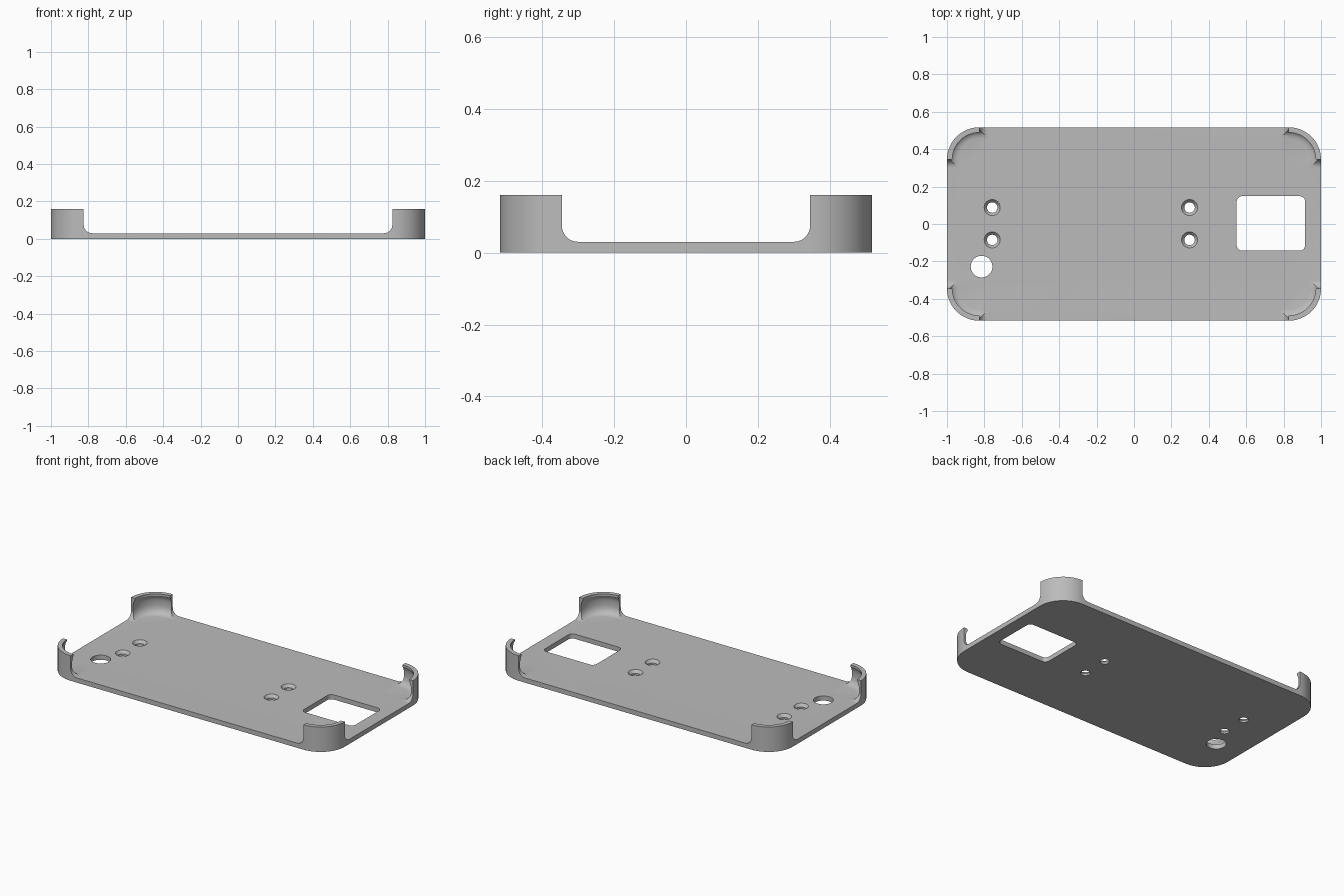
import bpy
import bmesh
from math import sin, cos, pi

if "Cube" in bpy.data.objects:
    bpy.data.objects.remove(bpy.data.objects["Cube"], do_unlink=True)

HALF_X, HALF_Y, CORNER = 1.0, 0.517, 0.173
FLOOR, TOP = 0.03, 0.16

grey = bpy.data.materials.new("plain grey")
grey.use_nodes = True
grey.diffuse_color = (0.5, 0.5, 0.5, 1)
grey.node_tree.nodes["Principled BSDF"].inputs["Base Color"].default_value = (0.5, 0.5, 0.5, 1)


def rounded(cx, cy, hx, hy, r, n=12):
    """Outline of a rounded rectangle, or a circle when r equals hx and hy."""
    pts = []
    for quarter, (sx, sy) in enumerate([(1, 1), (-1, 1), (-1, -1), (1, -1)]):
        for i in range(n + 1):
            a = (quarter + i / n) * pi / 2
            pts.append((cx + sx * (hx - r) + r * cos(a), cy + sy * (hy - r) + r * sin(a)))
    return pts


def loft(name, sections, axis="z"):
    """Closed solid through (outline, level) sections along an axis."""
    place = {"z": lambda a, b, t: (a, b, t),
             "y": lambda a, b, t: (a, t, b),
             "x": lambda a, b, t: (t, a, b)}[axis]
    bm = bmesh.new()
    rings = [[bm.verts.new(place(a, b, t)) for a, b in pts] for pts, t in sections]
    for low, high in zip(rings, rings[1:]):
        for i in range(len(low)):
            j = (i + 1) % len(low)
            bm.faces.new((low[i], low[j], high[j], high[i]))
    bm.faces.new(rings[0])
    bm.faces.new(rings[-1])
    bmesh.ops.remove_doubles(bm, verts=bm.verts, dist=1e-5)
    bmesh.ops.recalc_face_normals(bm, faces=bm.faces)
    mesh = bpy.data.meshes.new(name)
    bm.to_mesh(mesh)
    bm.free()
    mesh.materials.append(grey)
    ob = bpy.data.objects.new(name, mesh)
    bpy.context.collection.objects.link(ob)
    return ob


def prism(name, outline, lo, hi, axis="z"):
    return loft(name, [(outline, lo), (outline, hi)], axis)


# Solid tray block
tray = prism("phone_tray", rounded(0, 0, HALF_X, HALF_Y, CORNER, 20), 0, TOP)

# Cavity with a filleted floor and an inward lip at the top
cavity_profile = [(0.06, FLOOR), (0.042, 0.033), (0.028, 0.042), (0.018, 0.058),
                  (0.014, 0.08), (0.014, 0.115), (0.019, 0.135), (0.028, 0.148), (0.028, 0.3)]
cutters = [loft("cavity", [(rounded(0, 0, HALF_X - d, HALF_Y - d, CORNER - d, 20), z)
                           for d, z in cavity_profile])]

# Open sides, leaving the four corner grips
cutters.append(prism("long_side_gap", rounded(0, FLOOR + 0.2, 0.825, 0.2, 0.045), -0.7, 0.7, "y"))
cutters.append(prism("short_side_gap", rounded(0, FLOOR + 0.2, 0.345, 0.2, 0.045), -1.2, 1.2, "x"))

# Camera window and round opening
cutters.append(prism("window", rounded(0.732, 0.003, 0.183, 0.146, 0.03), -0.1, 0.1))
cutters.append(prism("round_opening", rounded(-0.815, -0.228, 0.058, 0.058, 0.058), -0.1, 0.1))

# Countersunk screw holes
for x in (-0.758, 0.297):
    for y in (-0.085, 0.088):
        cutters.append(loft("screw_hole", [(rounded(x, y, r, r, r, 8), z) for r, z in
                                           [(0.028, -0.1), (0.028, 0.012), (0.043, FLOOR), (0.053, 0.042)]]))

bpy.ops.object.select_all(action="DESELECT")
bpy.context.view_layer.objects.active = tray
tray.select_set(True)
for cutter in cutters:
    cutter.hide_render = True
    mod = tray.modifiers.new(cutter.name, "BOOLEAN")
    mod.operation = "DIFFERENCE"
    mod.solver = "EXACT"
    mod.object = cutter
    bpy.ops.object.modifier_apply(modifier=mod.name)
for cutter in cutters:
    bpy.data.objects.remove(cutter, do_unlink=True)

bpy.ops.object.shade_smooth_by_angle(angle=pi / 6)
